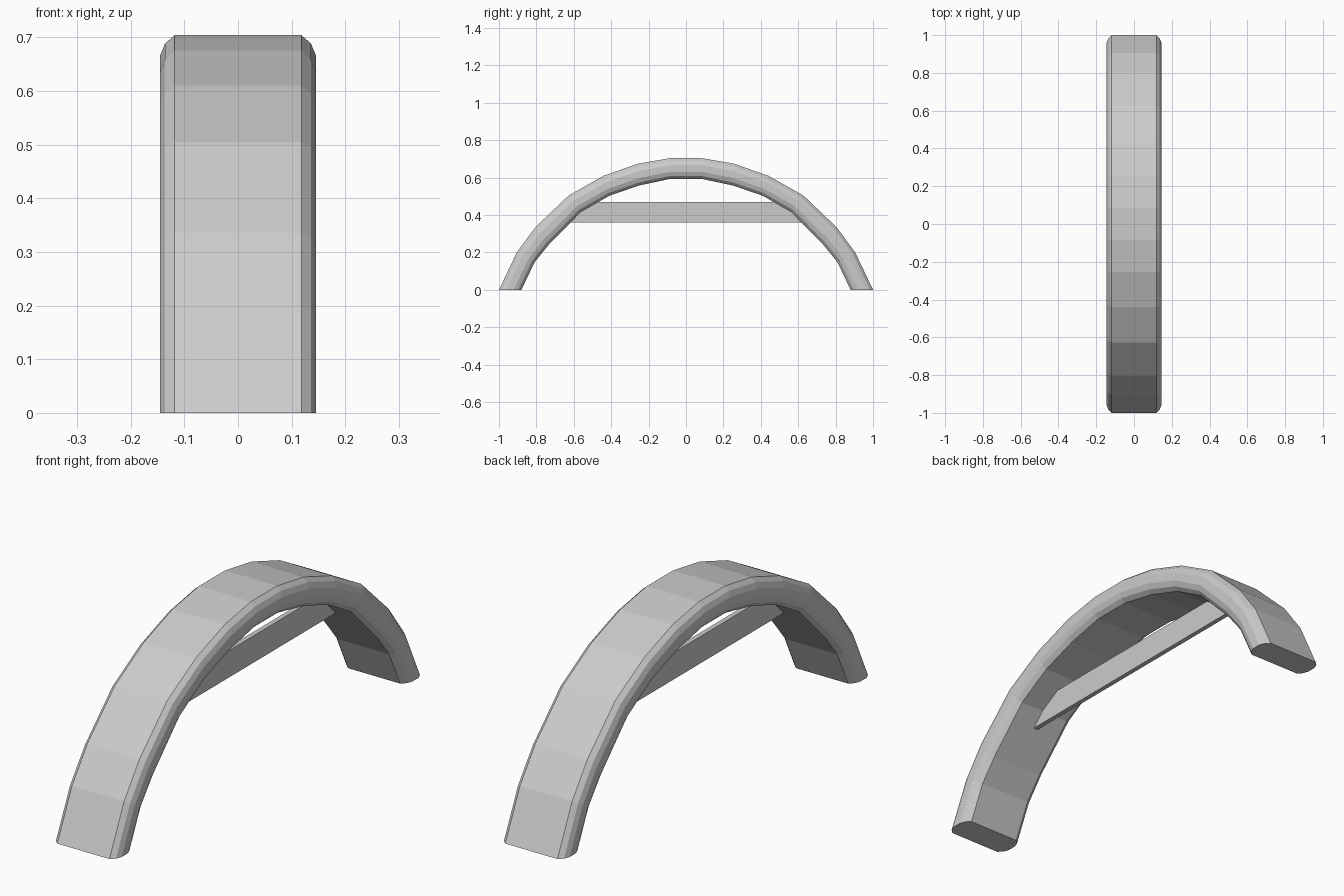
import bpy, bmesh

if "Cube" in bpy.data.objects:
    bpy.data.objects.remove(bpy.data.objects["Cube"])

# Half profiles of the arch (y, z), from foot to crown
OUTER = [(1.0, 0.0), (0.905, 0.20), (0.805, 0.335), (0.627, 0.505),
         (0.44, 0.61), (0.255, 0.675), (0.085, 0.704)]
INNER = [(0.88, 0.0), (0.81, 0.147), (0.735, 0.24), (0.563, 0.415),
         (0.41, 0.503), (0.25, 0.558), (0.085, 0.593)]

# Half cross-section: (x, depth from outer skin 0 to inner skin 1)
HALF = [(0.118, 0.0), (0.136, 0.14), (0.145, 0.34),
        (0.145, 0.66), (0.136, 0.86), (0.118, 1.0)]
SECTION = HALF + [(-x, t) for x, t in reversed(HALF)]


def full(half):
    return half + [(-y, z) for y, z in reversed(half)]


def add_object(name, bm):
    bmesh.ops.recalc_face_normals(bm, faces=bm.faces)
    mesh = bpy.data.meshes.new(name)
    bm.to_mesh(mesh)
    bm.free()
    obj = bpy.data.objects.new(name, mesh)
    bpy.context.collection.objects.link(obj)
    return obj


# Arch: rounded section swept along the profile
bm = bmesh.new()
rings = []
for (oy, oz), (iy, iz) in zip(full(OUTER), full(INNER)):
    rings.append([bm.verts.new((x, oy + (iy - oy) * t, oz + (iz - oz) * t))
                  for x, t in SECTION])
n = len(SECTION)
for a, b in zip(rings, rings[1:]):
    for i in range(n):
        j = (i + 1) % n
        bm.faces.new((a[i], a[j], b[j], b[i]))
bm.faces.new(rings[0])
bm.faces.new(rings[-1])
add_object("arch", bm)

# Cross bar: thin upright plate spanning the arch
bm = bmesh.new()
bmesh.ops.create_cube(bm, size=1)
bmesh.ops.scale(bm, vec=(0.02, 1.28, 0.11), verts=bm.verts)
bmesh.ops.translate(bm, vec=(0, 0, 0.415), verts=bm.verts)
# Pull in the top corners so the ends stay inside the arch
for v in bm.verts:
    if v.co.z > 0.415:
        v.co.y *= 0.86
add_object("cross_bar", bm)
